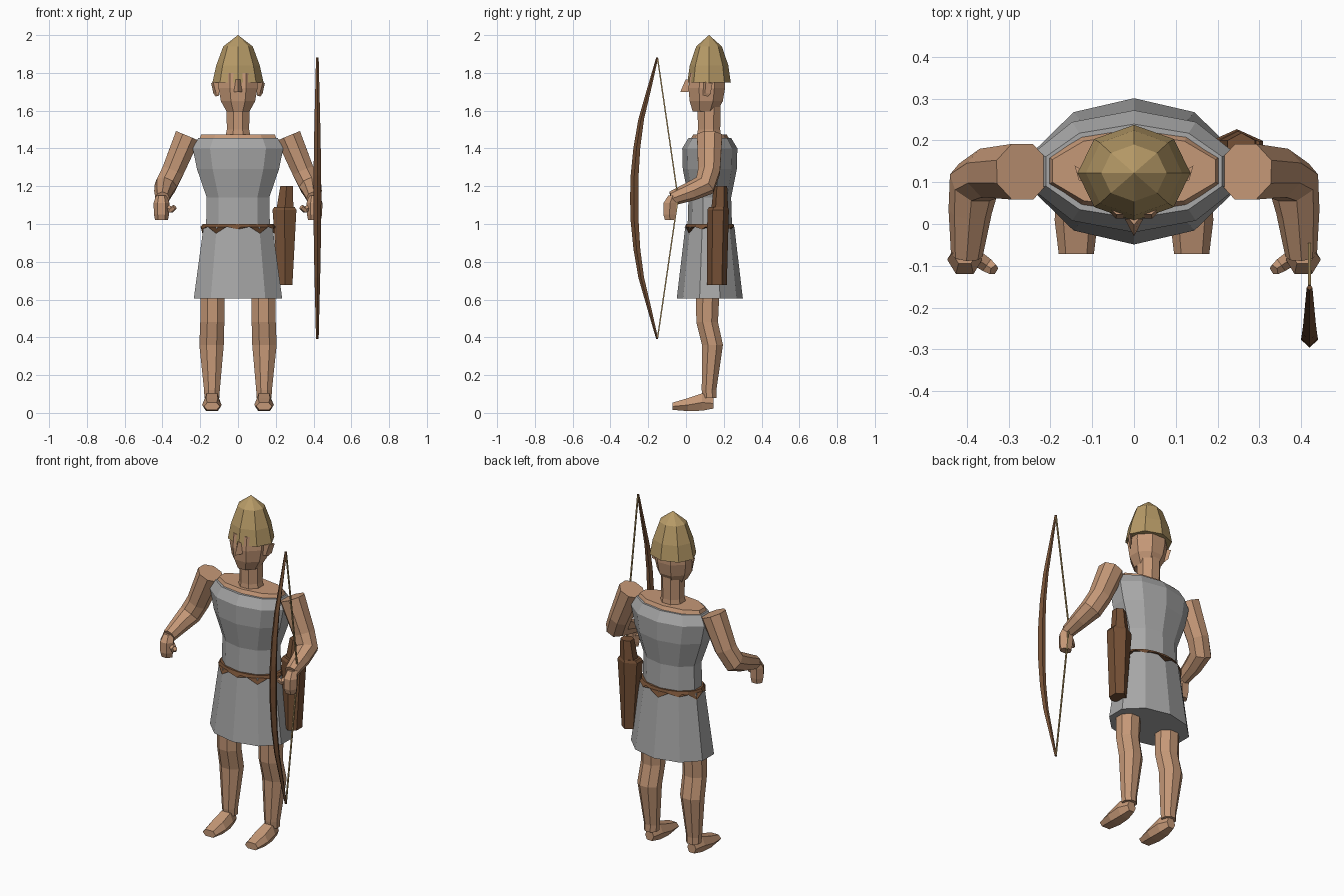
import bpy
import bmesh
import math
from mathutils import Vector


def material(name, rgb):
    m = bpy.data.materials.new(name)
    m.diffuse_color = (*rgb, 1)
    return m


SKIN = material("skin", (0.56, 0.315, 0.185))
CLOTH = material("grey cloth", (0.39, 0.39, 0.39))
BRASS = material("brass", (0.47, 0.325, 0.135))
LEATHER = material("brown leather", (0.18, 0.082, 0.037))


def loft(name, rings, mat, caps=True):
    """Skin a list of equal-length point rings with flat quads."""
    bm = bmesh.new()
    vs = [[bm.verts.new(p) for p in r] for r in rings]
    n = len(vs[0])
    for a, b in zip(vs, vs[1:]):
        for i in range(n):
            j = (i + 1) % n
            bm.faces.new((a[i], a[j], b[j], b[i]))
    if caps:
        bm.faces.new(vs[0])
        bm.faces.new(vs[-1])
    bmesh.ops.remove_doubles(bm, verts=bm.verts, dist=1e-4)
    bmesh.ops.recalc_face_normals(bm, faces=bm.faces)
    me = bpy.data.meshes.new(name)
    bm.to_mesh(me)
    bm.free()
    me.materials.append(mat)
    ob = bpy.data.objects.new(name, me)
    bpy.context.collection.objects.link(ob)
    return ob


def oval(cx, cy, z, rx, ry, n, turn=0.0):
    """Horizontal ring, first corner facing the front."""
    ang = [-math.pi / 2 + 2 * math.pi * (i + turn) / n for i in range(n)]
    return [(cx + rx * math.cos(a), cy + ry * math.sin(a), z) for a in ang]


def tube(name, path, mat, n=8):
    """Tapered tube along (x, y, z, radius) stations."""
    pts = [Vector(p[:3]) for p in path]
    rings, u, old = [], None, None
    for i, p in enumerate(pts):
        t = (pts[min(i + 1, len(pts) - 1)] - pts[max(i - 1, 0)]).normalized()
        if u is None:
            u = (Vector((0, 1, 0)) - t * t.y)
            if u.length < 0.1:
                u = Vector((0, 0, 1)) - t * t.z
            u.normalize()
        else:
            u = old.rotation_difference(t) @ u
        old, v = t, t.cross(u)
        rings.append([p + path[i][3] * (u * math.cos(a) + v * math.sin(a))
                      for a in (2 * math.pi * (k + 0.5) / n for k in range(n))])
    return loft(name, rings, mat)


CY = 0.122  # depth of the body axis

# Helmet
loft("helmet", [oval(0, CY, z, rx, ry, 8) for z, rx, ry in (
    (1.75, 0.135, 0.115), (1.84, 0.115, 0.102), (1.94, 0.078, 0.068),
    (2.0, 0.0005, 0.0005))], BRASS)

# Head and neck
loft("head", [oval(0, y, z, rx, ry, 8, 0.5) for z, y, rx, ry in (
    (1.595, 0.10, 0.065, 0.07), (1.65, 0.107, 0.098, 0.095),
    (1.72, 0.11, 0.112, 0.105), (1.80, 0.115, 0.11, 0.10))], SKIN)
loft("neck", [oval(0, CY, z, rx, ry, 8, 0.5) for z, rx, ry in (
    (1.45, 0.075, 0.07), (1.50, 0.064, 0.064), (1.64, 0.066, 0.066))], SKIN)
loft("nose", [[(-0.022, 0.012, 1.70), (0, -0.03, 1.70), (0.022, 0.012, 1.70)],
              [(-0.012, 0.012, 1.765), (0, -0.002, 1.765), (0.012, 0.012, 1.765)]], SKIN)

# Bare shoulders inside the tunic neckline
loft("shoulders", [oval(0, CY + 0.005, z, rx, ry, 10) for z, rx, ry in (
    (1.36, 0.22, 0.12), (1.44, 0.218, 0.108), (1.475, 0.205, 0.088))], SKIN)

# Tunic and skirt
loft("tunic", [oval(0, 0.126, z, rx, ry, 10) for z, rx, ry in (
    (0.975, 0.178, 0.118), (1.14, 0.174, 0.113), (1.29, 0.228, 0.143),
    (1.40, 0.252, 0.146), (1.455, 0.222, 0.113))], CLOTH)
loft("skirt", [oval(0, 0.126, z, rx, ry, 10) for z, rx, ry in (
    (0.605, 0.246, 0.175), (0.985, 0.192, 0.13))], CLOTH)

# Belt with a jagged lower edge
low, top = oval(0, 0.126, 0.975, 0.198, 0.136, 20), oval(0, 0.126, 1.0, 0.186, 0.125, 20)
low = [(x, y, (0.972, 0.985, 0.95, 0.985)[i % 4]) for i, (x, y, z) in enumerate(low)]
loft("belt", [low, top], LEATHER)

for s, side in ((-1, "right"), (1, "left")):
    # Ear
    loft(side + "_ear", [
        [(s * x, y, z) for x, y, z in ((0.10, 0.09, 1.68), (0.118, 0.115, 1.675),
                                       (0.118, 0.125, 1.75), (0.10, 0.09, 1.755))],
        [(s * x, y, z) for x, y, z in ((0.115, 0.10, 1.69), (0.13, 0.13, 1.69),
                                       (0.142, 0.14, 1.745), (0.132, 0.105, 1.75))]], SKIN)
    # Arm bent at the elbow
    tube(side + "_arm", [(s * 0.267, 0.125, 1.466, 0.072), (s * 0.345, 0.122, 1.28, 0.063),
                         (s * 0.382, 0.10, 1.205, 0.062), (s * 0.392, 0.03, 1.175, 0.052),
                         (s * 0.40, -0.075, 1.135, 0.038)], SKIN)
    # Fist and thumb
    loft(side + "_hand", [oval(s * 0.405, y, z, rx, ry, 6, 0.5) for z, y, rx, ry in (
        (1.02, -0.085, 0.034, 0.03), (1.05, -0.087, 0.04, 0.038),
        (1.11, -0.085, 0.042, 0.04), (1.15, -0.07, 0.03, 0.028))], SKIN)
    tube(side + "_thumb", [(s * 0.385, -0.075, 1.09, 0.02), (s * 0.352, -0.098, 1.075, 0.018),
                           (s * 0.335, -0.11, 1.09, 0.014)], SKIN, 5)
    # Leg
    loft(side + "_leg", [oval(s * x, y, z, rx, ry, 8, 0.5) for z, x, y, rx, ry in (
        (0.08, 0.138, 0.125, 0.043, 0.04), (0.12, 0.138, 0.122, 0.045, 0.042),
        (0.36, 0.14, 0.14, 0.07, 0.06), (0.48, 0.136, 0.112, 0.069, 0.062),
        (0.66, 0.135, 0.115, 0.07, 0.068))], SKIN)
    # Foot, lofted from toe to heel
    loft(side + "_foot", [
        [(s * 0.138 + w * kx, y, zc + h * kz) for kx, kz in (
            (-1, 0), (-0.6, 1), (0.6, 1), (1, 0), (0.6, -0.9), (-0.6, -0.9))]
        for y, w, zc, h in ((-0.072, 0.042, 0.034, 0.02), (0.01, 0.052, 0.042, 0.036),
                            (0.085, 0.046, 0.055, 0.048), (0.145, 0.028, 0.05, 0.03))], SKIN)

# Bow: triangular section with the ridge facing forward
half = [(0.0, -0.296, 0.021, 0.044), (0.12, -0.293, 0.020, 0.042), (0.27, -0.278, 0.018, 0.036),
        (0.42, -0.252, 0.015, 0.030), (0.58, -0.206, 0.011, 0.022), (0.745, -0.158, 0.007, 0.011)]
stations = [(-z, y, w, d) for z, y, w, d in reversed(half[1:])] + half
loft("bow", [[(0.42, y, 1.136 + z), (0.42 + w, y + d * 0.45, 1.136 + z),
              (0.42 + w * 0.5, y + d, 1.136 + z), (0.42 - w * 0.5, y + d, 1.136 + z),
              (0.42 - w, y + d * 0.45, 1.136 + z)]
             for z, y, w, d in stations], LEATHER)

# Drawn bowstring
tube("bowstring", [(0.42, -0.15, 1.875, 0.005), (0.42, -0.042, 1.136, 0.005),
                   (0.42, -0.15, 0.4, 0.005)], BRASS, 4)

# Quiver on the left hip, with its narrower mouth
loft("quiver", [oval(x, y, z, rx, ry, 6) for z, x, y, rx, ry in (
    (0.678, 0.25, 0.163, 0.044, 0.053), (1.075, 0.246, 0.17, 0.073, 0.057),
    (1.09, 0.246, 0.172, 0.062, 0.05))], LEATHER)
loft("quiver_mouth", [oval(x, y, z, rx, ry, 6) for z, x, y, rx, ry in (
    (1.07, 0.248, 0.178, 0.053, 0.045), (1.2, 0.257, 0.182, 0.038, 0.036))], LEATHER)
